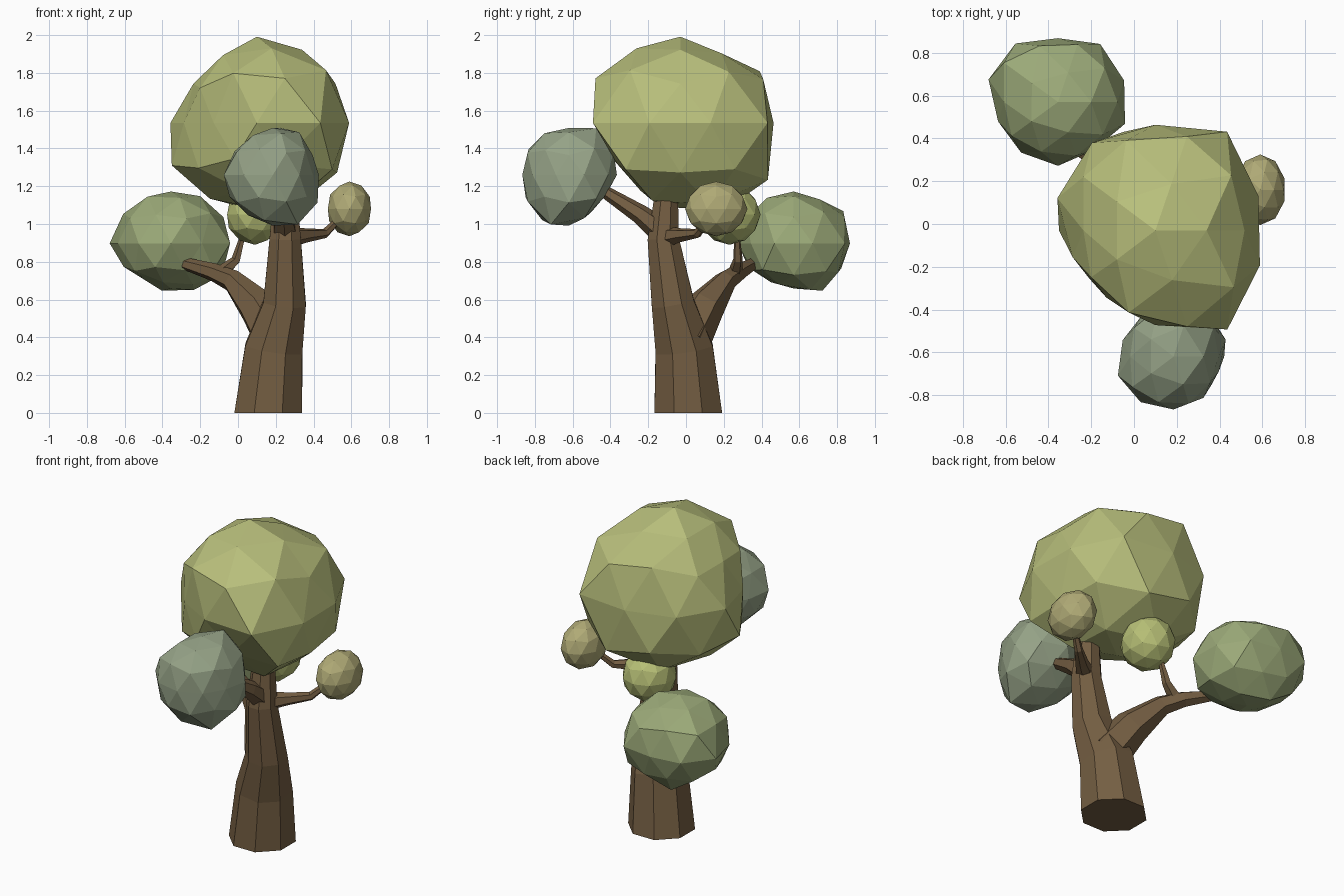
import bpy, bmesh
from math import cos, sin, tau
from mathutils import Vector


def finish(bm, name, color):
    bmesh.ops.recalc_face_normals(bm, faces=bm.faces)
    me = bpy.data.meshes.new(name)
    bm.to_mesh(me)
    bm.free()
    mat = bpy.data.materials.new(name + "_color")
    mat.diffuse_color = (*color, 1)
    me.materials.append(mat)
    ob = bpy.data.objects.new(name, me)
    bpy.context.collection.objects.link(ob)


def limb(name, path, sides=8):
    """Faceted tube through (x, y, z, radius) stations."""
    bm = bmesh.new()
    rings = []
    pts = [Vector(p[:3]) for p in path]
    for i, p in enumerate(path):
        d = pts[min(i + 1, len(pts) - 1)] - pts[max(i - 1, 0)]
        if i == 0 and p[2] == 0:
            d = Vector((0, 0, 1))
        q = Vector((0, 0, 1)).rotation_difference(d)
        rings.append([bm.verts.new(pts[i] + q @ Vector((
            p[3] * cos(tau * (k + .5) / sides), p[3] * sin(tau * (k + .5) / sides), 0)))
            for k in range(sides)])
    for a, b in zip(rings, rings[1:]):
        for k in range(sides):
            n = (k + 1) % sides
            bm.faces.new((a[k], a[n], b[n], b[k]))
    bm.faces.new(rings[0])
    bm.faces.new(rings[-1])
    finish(bm, name, (0.175, 0.112, 0.055))


def reach(outline, c, u):
    """Distance from c to a convex outline along u."""
    pts = [Vector(p) - c for p in outline]
    u = u.normalized()
    best = 9
    for a, b in zip(pts, pts[1:] + pts[:1]):
        e = b - a
        den = u.cross(e)
        if abs(den) > 1e-6 and a.cross(e) / den > 0:
            best = min(best, a.cross(e) / den)
    return best


def foliage(name, color, front, right, top):
    """Icosphere shaped by its front (xz), right (yz) and top (xy) outlines."""
    xs, ys, zs = [p[0] for p in front], [p[0] for p in right], [p[1] for p in front]
    lo = Vector((min(xs), min(ys), min(zs)))
    hi = Vector((max(xs), max(ys), max(zs)))
    c = (lo + hi) / 2
    planes = ((front, 0, 2), (right, 1, 2), (top, 0, 1))
    bm = bmesh.new()
    bmesh.ops.create_icosphere(bm, subdivisions=2, radius=1)
    for v in bm.verts:
        d = v.co.normalized()
        total = weight = 0
        for outline, i, j in planes:
            u = Vector((d[i], d[j]))
            if u.length > 1e-4:
                w = u.length ** 8
                total += w * reach(outline, Vector((c[i], c[j])), u)
                weight += w
        p = d * total / weight * 1.05
        # keep inside every outline
        for outline, i, j in planes:
            u = Vector((p[i], p[j]))
            if u.length > 1e-4:
                s = min(1, reach(outline, Vector((c[i], c[j])), u) / u.length)
                p[i] *= s
                p[j] *= s
        v.co = c + p
    finish(bm, name, color)


def small_foliage(name, color, centre, size):
    bm = bmesh.new()
    bmesh.ops.create_icosphere(bm, subdivisions=2, radius=1)
    bmesh.ops.scale(bm, vec=size, verts=bm.verts)
    bmesh.ops.translate(bm, vec=centre, verts=bm.verts)
    finish(bm, name, color)


# trunk and branches
limb("trunk", [(0.16, 0.012, 0, 0.194), (0.19, -0.01, 0.34, 0.165), (0.247, -0.07, 0.58, 0.122),
               (0.25, -0.12, 0.92, 0.09), (0.25, -0.10, 1.22, 0.06)])
limb("left_branch", [(0.21, 0.0, 0.38, 0.13), (0.10, 0.10, 0.56, 0.105), (-0.03, 0.21, 0.70, 0.06),
                     (-0.13, 0.28, 0.745, 0.048), (-0.28, 0.36, 0.79, 0.033)], 6)
limb("left_twig", [(-0.09, 0.26, 0.74, 0.04), (-0.01, 0.275, 0.81, 0.026), (0.03, 0.27, 0.95, 0.014)], 5)
limb("front_branch", [(0.25, -0.10, 0.94, 0.075), (0.24, -0.24, 1.05, 0.052), (0.20, -0.46, 1.19, 0.03)], 6)
limb("right_branch", [(0.26, -0.11, 0.93, 0.06), (0.36, -0.03, 0.94, 0.038),
                      (0.46, 0.06, 0.95, 0.025), (0.53, 0.11, 1.02, 0.018)], 6)

# main crown
foliage("main_crown", (0.48, 0.52, 0.20),
        [(0.12, 2.0), (-0.02, 1.94), (-0.2, 1.8), (-0.39, 1.5), (-0.36, 1.32), (-0.2, 1.15),
         (0.05, 1.07), (0.3, 1.09), (0.43, 1.17), (0.55, 1.3), (0.59, 1.53), (0.5, 1.79), (0.33, 1.93)],
        [(-0.02, 2.0), (-0.4, 1.89), (-0.54, 1.68), (-0.48, 1.45), (-0.2, 1.13), (0.02, 1.07),
         (0.3, 1.1), (0.43, 1.2), (0.48, 1.6), (0.39, 1.81)],
        [(-0.39, 0.05), (-0.25, 0.36), (0, 0.45), (0.22, 0.48), (0.44, 0.43), (0.58, 0.2), (0.59, -0.2),
         (0.55, -0.36), (0.47, -0.48), (0.31, -0.54), (0.03, -0.45), (-0.15, -0.33), (-0.33, -0.1)])

# front clump
foliage("front_clump", (0.30, 0.36, 0.24),
        [(0.27, 1.54), (0.08, 1.47), (-0.07, 1.34), (-0.08, 1.19), (0.02, 1.06), (0.2, 0.985),
         (0.3, 0.98), (0.4, 1.05), (0.45, 1.2), (0.37, 1.44)],
        [(-0.6, 1.54), (-0.75, 1.48), (-0.86, 1.37), (-0.88, 1.26), (-0.83, 1.07), (-0.72, 0.99),
         (-0.6, 0.98), (-0.48, 1.08), (-0.36, 1.24), (-0.38, 1.4), (-0.45, 1.5)],
        [(0.15, -0.88), (0.33, -0.81), (0.45, -0.59), (0.38, -0.43), (0.2, -0.36), (0.02, -0.43),
         (-0.09, -0.6), (-0.08, -0.73), (0.05, -0.85)])

# left clump
foliage("left_clump", (0.33, 0.40, 0.19),
        [(-0.4, 1.175), (-0.22, 1.165), (-0.07, 1.03), (0, 0.85), (-0.02, 0.77), (-0.2, 0.66),
         (-0.36, 0.62), (-0.68, 0.82), (-0.71, 0.9), (-0.57, 1.11)],
        [(0.45, 1.16), (0.6, 1.175), (0.83, 1.08), (0.88, 0.84), (0.71, 0.62), (0.42, 0.7),
         (0.26, 0.83), (0.29, 1.0)],
        [(-0.71, 0.58), (-0.64, 0.8), (-0.5, 0.87), (-0.19, 0.89), (0, 0.6), (-0.02, 0.48),
         (-0.17, 0.36), (-0.3, 0.25), (-0.48, 0.27)])

# small clumps
small_foliage("right_clump", (0.43, 0.40, 0.18), (0.59, 0.16, 1.08), (0.12, 0.165, 0.145))
small_foliage("back_clump", (0.47, 0.52, 0.18), (0.09, 0.23, 1.05), (0.155, 0.165, 0.16))
